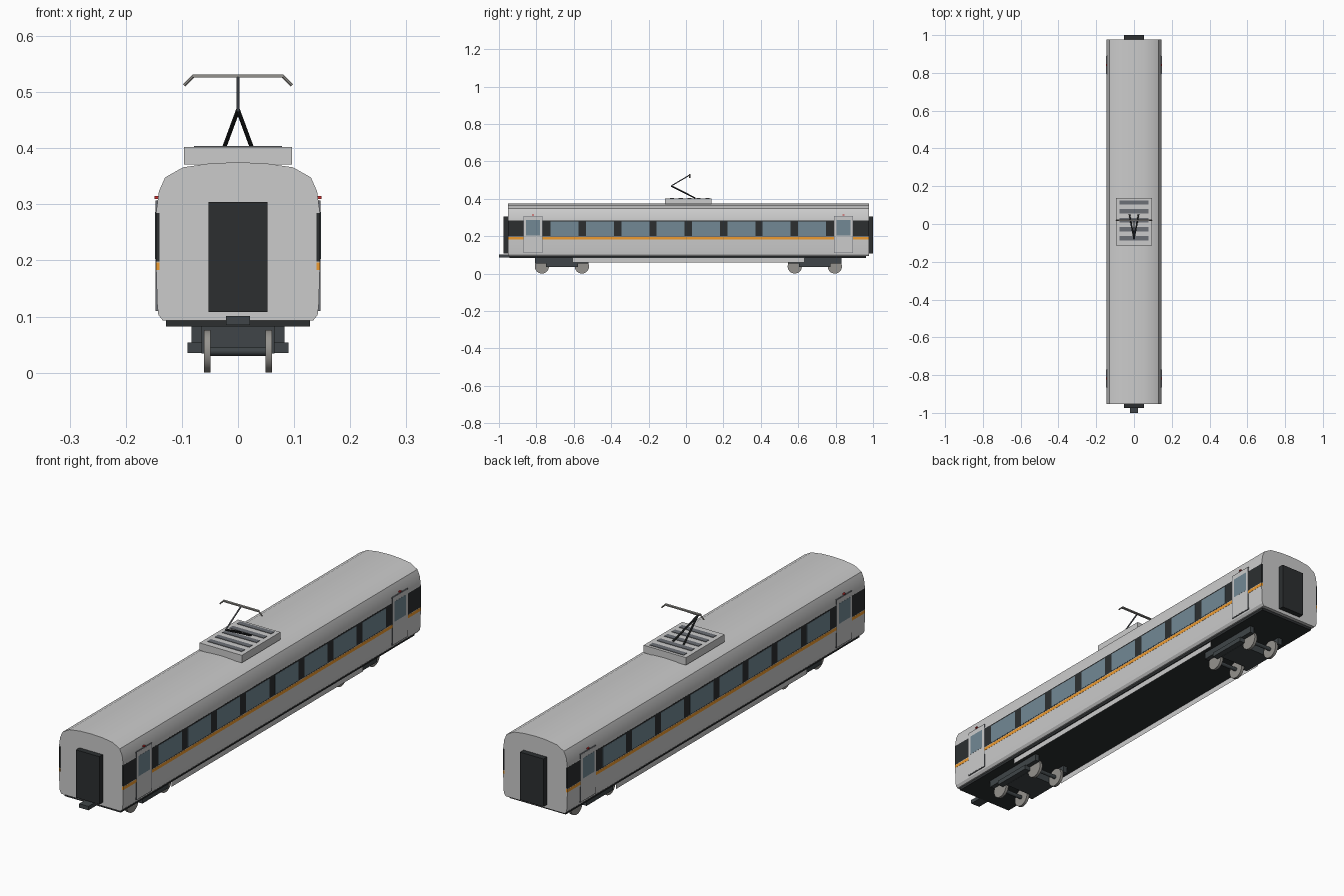
import bpy, bmesh, math
from mathutils import Vector

if "Cube" in bpy.data.objects:
    bpy.data.objects.remove(bpy.data.objects["Cube"])

C = 0.0125  # lengthwise centre of the carriage body


def mat(name, r, g, b):
    m = bpy.data.materials.new(name)
    m.diffuse_color = (r, g, b, 1)
    m.use_nodes = True
    m.node_tree.nodes["Principled BSDF"].inputs["Base Color"].default_value = m.diffuse_color
    return m


SILVER = mat("silver", 0.69, 0.69, 0.69)
DOOR = mat("door_grey", 0.78, 0.79, 0.80)
BLACK = mat("black", 0.025, 0.028, 0.03)
DARK = mat("dark_metal", 0.05, 0.06, 0.065)
GLASS = mat("glass", 0.17, 0.25, 0.30)
ORANGE = mat("orange", 0.85, 0.33, 0.03)
RED = mat("red", 0.6, 0.03, 0.03)
STEEL = mat("steel", 0.30, 0.29, 0.27)
VENT = mat("vent_grey", 0.15, 0.16, 0.18)
UNIT = mat("roof_unit_grey", 0.62, 0.62, 0.65)


def finish(name, bm, m):
    bmesh.ops.recalc_face_normals(bm, faces=bm.faces)
    me = bpy.data.meshes.new(name)
    bm.to_mesh(me)
    bm.free()
    ob = bpy.data.objects.new(name, me)
    bpy.context.collection.objects.link(ob)
    me.materials.append(m)
    return ob


def box(name, x, y, z, m):
    """Box from (min, max) pairs."""
    bm = bmesh.new()
    bmesh.ops.create_cube(bm, size=1)
    for v in bm.verts:
        v.co = [r[0] + (c + 0.5) * (r[1] - r[0]) for c, r in zip(v.co, (x, y, z))]
    return finish(name, bm, m)


def sides(name, x0, x1, y, z, m):
    """The same box on the left and right."""
    box(name + "_right", (x0, x1), y, z, m)
    box(name + "_left", (-x1, -x0), y, z, m)


def rod(name, a, b, r, m, n=8):
    a, b = Vector(a), Vector(b)
    bm = bmesh.new()
    bmesh.ops.create_cone(bm, cap_ends=True, segments=n, radius1=r, radius2=r, depth=(b - a).length)
    q = (b - a).to_track_quat('Z', 'Y')
    for v in bm.verts:
        v.co = q @ v.co + (a + b) / 2
    return finish(name, bm, m)


def smooth(ob, angle):
    bpy.ops.object.select_all(action='DESELECT')
    ob.select_set(True)
    bpy.context.view_layer.objects.active = ob
    bpy.ops.object.shade_smooth_by_angle(angle=math.radians(angle))


# Body shell: half cross-section mirrored and extruded along the length
half = [(0.134, 0.093), (0.142, 0.103), (0.144, 0.122), (0.146, 0.19), (0.146, 0.285),
        (0.141, 0.323), (0.130, 0.348), (0.098, 0.366), (0.05, 0.373)]
profile = half + [(0, 0.375)] + [(-x, z) for x, z in reversed(half)]
bm = bmesh.new()
face = bm.faces.new([bm.verts.new((x, C - 0.965, z)) for x, z in profile])
ext = bmesh.ops.extrude_face_region(bm, geom=[face])
bmesh.ops.translate(bm, vec=(0, 1.93, 0), verts=[g for g in ext["geom"] if isinstance(g, bmesh.types.BMVert)])
if not face.is_valid or len(bm.faces) < len(profile) + 2:
    bmesh.ops.holes_fill(bm, edges=[e for e in bm.edges if e.is_boundary])
smooth(finish("body_shell", bm, SILVER), 25)

# Underframe, skirts and front coupler
box("underframe", (-0.128, 0.128), (C - 0.955, C + 0.95), (0.082, 0.0945), BLACK)
for s, side in ((1, "right"), (-1, "left")):
    bm = bmesh.new()
    bm.faces.new([bm.verts.new((s * 0.124, y, z)) for y, z in
                  ((C - 0.62, 0.059), (C + 0.62, 0.059), (C + 0.62, 0.088), (C - 0.62, 0.088))])
    finish("skirt_" + side, bm, SILVER)
box("coupler", (-0.021, 0.021), (-1.0, -0.93), (0.085, 0.101), DARK)

# Window band, stripe and windows
sides("window_band", 0.140, 0.1463, (C - 0.9652, C + 0.9652), (0.198, 0.285), BLACK)
sides("stripe", 0.140, 0.1464, (C - 0.9652, C + 0.9652), (0.183, 0.196), ORANGE)
for i in range(8):
    y = C + (i - 3.5) * 0.189
    sides(f"window_{i + 1}", 0.141, 0.1468, (y - 0.075, y + 0.075), (0.201, 0.279), GLASS)

# Ends: gangway, doors, door lamps and bogies
for s, end in ((-1, "front"), (1, "back")):
    y0, y1 = sorted((C + s * 0.95, C + s * 0.9875))
    box("gangway_" + end, (-0.053, 0.053), (y0, y1), (0.108, 0.304), BLACK)
    d = C + s * 0.83
    sides("door_frame_" + end, 0.138, 0.1466, (d - 0.051, d + 0.051), (0.110, 0.307), VENT)
    sides("door_" + end, 0.138, 0.1472, (d - 0.048, d + 0.048), (0.112, 0.305), DOOR)
    sides("door_window_" + end, 0.140, 0.1476, (d - 0.037, d + 0.037), (0.203, 0.286), GLASS)
    sides("door_lamp_" + end, 0.140, 0.149, (d - 0.005, d + 0.005), (0.310, 0.315), RED)

    b = C + s * 0.676
    box("bogie_centre_" + end, (-0.065, 0.065), (b - 0.062, b + 0.062), (0.034, 0.083), DARK)
    sides("bogie_frame_" + end, 0.064, 0.083, (b - 0.143, b + 0.143), (0.053, 0.083), DARK)
    sides("bogie_beam_" + end, 0.064, 0.090, (b - 0.085, b + 0.085), (0.035, 0.054), DARK)
    for t, pos in ((-1, "a"), (1, "b")):
        w = b + t * 0.107
        rod(f"axle_{end}_{pos}", (-0.06, w, 0.038), (0.06, w, 0.038), 0.008, DARK, 12)
        for q, side in ((-1, "left"), (1, "right")):
            smooth(rod(f"wheel_{end}_{pos}_{side}", (q * 0.049, w, 0.038), (q * 0.061, w, 0.038),
                       0.038, STEEL, 32), 30)

# Roof unit with grille slats
box("roof_unit", (-0.096, 0.096), (C - 0.125, C + 0.125), (0.371, 0.402), UNIT)
for i in range(5):
    y = C + 0.007 + (i - 2) * 0.0476
    box(f"roof_slat_{i + 1}", (-0.078, 0.078), (y - 0.011, y + 0.011), (0.398, 0.404), VENT)

# Pantograph: two lower arms, one upper arm, bent contact head
for s, side in ((-1, "left"), (1, "right")):
    rod("pantograph_lower_arm_" + side, (s * 0.024, 0.05, 0.403), (0, -0.078, 0.468), 0.004, BLACK)
    rod("pantograph_horn_" + side, (s * 0.080, 0.02, 0.528), (s * 0.096, 0.02, 0.512), 0.0028, STEEL)
rod("pantograph_upper_arm", (0, -0.08, 0.468), (0, 0.02, 0.527), 0.003, VENT)
box("pantograph_head", (-0.081, 0.081), (0.015, 0.025), (0.526, 0.531), STEEL)
